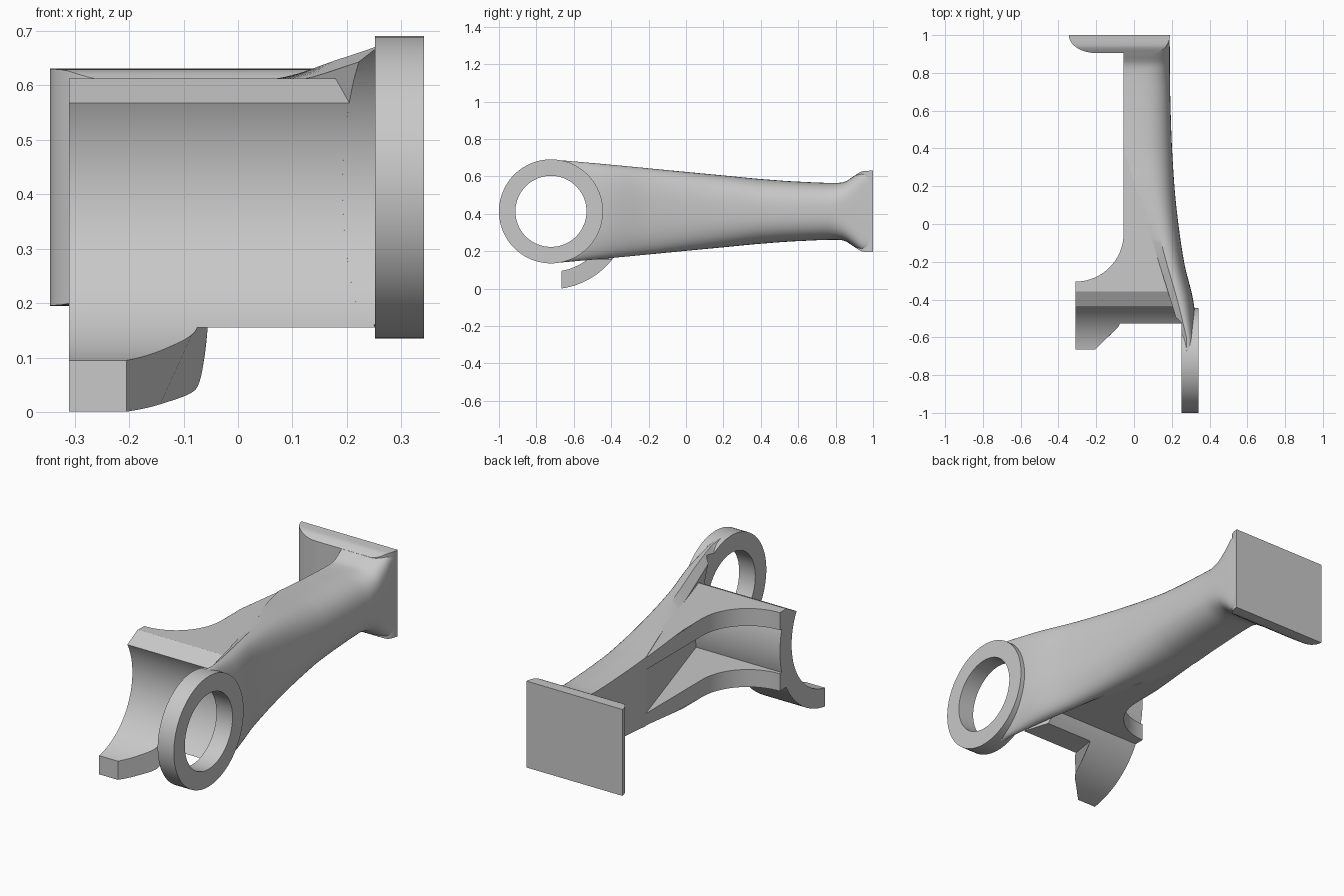
import bpy, bmesh, math
from mathutils import Matrix

if "Cube" in bpy.data.objects:
    bpy.data.objects.remove(bpy.data.objects["Cube"])

SHADE = (0.58, 0.58, 0.58, 1)
grey = bpy.data.materials.new("plain grey")
grey.use_nodes = True
grey.diffuse_color = SHADE
grey.node_tree.nodes["Principled BSDF"].inputs["Base Color"].default_value = SHADE

AXIS_Y, AXIS_Z = -0.722, 0.413      # shared axis of ring and cradle
CRADLE_IN, CRADLE_OUT = 0.323, 0.416


def finish(name, bm):
    bmesh.ops.recalc_face_normals(bm, faces=bm.faces)
    mesh = bpy.data.meshes.new(name)
    bm.to_mesh(mesh)
    bm.free()
    mesh.materials.append(grey)
    obj = bpy.data.objects.new(name, mesh)
    bpy.context.collection.objects.link(obj)
    return obj


def loft(name, sections):
    """Skin closed loops of equal length and cap both ends."""
    bm = bmesh.new()
    loops = [[bm.verts.new(p) for p in s] for s in sections]
    n = len(loops[0])
    for a, b in zip(loops, loops[1:]):
        for i in range(n):
            j = (i + 1) % n
            bm.faces.new((a[i], a[j], b[j], b[i]))
    bm.faces.new(loops[0])
    bm.faces.new(loops[-1])
    return finish(name, bm)


def cylinder_x(name, radius, x0, x1):
    bm = bmesh.new()
    place = Matrix.Translation(((x0 + x1) / 2, AXIS_Y, AXIS_Z)) @ Matrix.Rotation(math.pi / 2, 4, 'Y')
    bmesh.ops.create_cone(bm, cap_ends=True, segments=96, radius1=radius, radius2=radius,
                          depth=x1 - x0, matrix=place)
    return finish(name, bm)


def cut(obj, cutter):
    cutter.hide_render = True
    mod = obj.modifiers.new("cut", 'BOOLEAN')
    mod.operation = 'DIFFERENCE'
    mod.solver = 'EXACT'
    mod.object = cutter
    bpy.context.view_layer.objects.active = obj
    bpy.ops.object.modifier_apply(modifier=mod.name)
    bpy.data.objects.remove(cutter)


def tangent(a, b):
    return 2 * a * b / (a + b) if a * b > 0 else 0


def curve(table, y):
    """Smooth interpolation without overshoot through a few (y, value) points."""
    y = min(max(y, table[0][0]), table[-1][0])
    slopes = [(q[1] - p[1]) / (q[0] - p[0]) for p, q in zip(table, table[1:])]
    k = max(i for i in range(len(slopes)) if table[i][0] <= y)
    m0 = tangent(slopes[k - 1], slopes[k]) if k else slopes[k]
    m1 = tangent(slopes[k], slopes[k + 1]) if k + 1 < len(slopes) else slopes[k]
    h = table[k + 1][0] - table[k][0]
    t = (y - table[k][0]) / h
    return ((2*t**3 - 3*t**2 + 1) * table[k][1] + (t**3 - 2*t**2 + t) * h * m0
            + (3*t**2 - 2*t**3) * table[k + 1][1] + (t**3 - t**2) * h * m1)


def wall(y):
    """Flat inner side of the arm, slanting toward the ring."""
    if y > 0.4:
        return -0.055
    if y > -0.36:
        return -0.055 + (0.4 - y) / 0.76 * 0.235
    return min(0.255, 0.18 + (-0.36 - y) * 0.31)


OUTER = [(-0.7, 0.338), (-0.44, 0.319), (-0.2, 0.265), (0, 0.235), (0.2, 0.214), (0.5, 0.197), (0.8, 0.19), (1, 0.189)]
HALF = [(-0.7, 0.276), (-0.44, 0.253), (0, 0.211), (0.2, 0.192), (0.4, 0.173), (0.6, 0.159), (0.8, 0.152),
        (0.84, 0.155), (0.9, 0.19), (0.95, 0.215), (1, 0.217)]
POWER = [(-0.7, 2.6), (0.75, 2.6), (0.9, 5), (0.96, 9), (1, 10)]
DROP = [(-0.7, 0.025), (-0.25, 0.03), (0.25, 0), (1, 0)]

# Arm: D-shaped sections with eased inner corners, swept from the ring to the flange
sections = []
for k in range(86):
    y = -0.7 + 0.02 * k
    left, drop = wall(y), curve(DROP, y)
    half, e = curve(HALF, y), 2 / curve(POWER, y)
    crest = left + 0.3 * (curve(OUTER, y) - left)
    width = curve(OUTER, y) - crest
    loop = [(left, y, AXIS_Z - half + drop), (crest, y, AXIS_Z - half)]
    for i in range(1, 32):
        a = -math.pi / 2 + math.pi * i / 32
        s = math.sin(a)
        loop.append((crest + width * math.cos(a) ** e, y,
                     AXIS_Z + half * math.copysign(abs(s) ** e, s)))
    loop += [(crest, y, AXIS_Z + half), (left, y, AXIS_Z + half - drop)]
    sections.append(loop)
arm = loft("arm", sections)
cut(arm, cylinder_x("cradle_clearance", CRADLE_IN, -0.6, 0.252))
cut(arm, cylinder_x("bore_cutter", 0.19, 0.2, 0.5))

# Ring
ring = cylinder_x("ring", 0.278, 0.252, 0.342)
cut(ring, cylinder_x("hole_cutter", 0.19, 0.2, 0.4))

# Flange plate with rounded edges
plate = []
for k in range(13):
    t = math.pi / 2 * k / 12
    y = 1 - 0.095 * math.sin(t)
    half = curve(HALF, y) * 1.004
    x0 = -0.345 + 0.145 * (1 - math.cos(t))
    x1 = 0.19 - 0.09 * (1 - math.cos(t))
    plate.append([(x, y, AXIS_Z + s * half)
                  for x, s in ((x0, -1), (x1, -1), (x1, 1), (x0, 1))])
loft("flange", plate)


# Cradle: arc band about the shared axis
def arc(r, a0, a1, n=40):
    angles = [a0 + (a1 - a0) * i / n for i in range(n + 1)]
    return [(AXIS_Y + r * math.cos(a), AXIS_Z + r * math.sin(a)) for a in angles]


def prism_x(name, profile, x0, right):
    return loft(name, [[(x0, y, z) for y, z in profile], [(right(y), y, z) for y, z in profile]])


def angle_at_z(r, z):
    return math.asin((z - AXIS_Z) / r)


def angle_at_y(r, y):
    return -math.acos((y - AXIS_Y) / r)


top = math.radians(28.7)
split = 0.155
prism_x("cradle",
        arc(CRADLE_IN, angle_at_z(CRADLE_IN, split), top)
        + arc(CRADLE_OUT, top, angle_at_z(CRADLE_OUT, split)),
        -0.31, lambda y: wall(y) + 0.02)

# Lower lip with a slanted end that curves back into the cradle
LIP_END = [(-0.665, -0.205), (-0.597, -0.137), (-0.53, -0.076), (-0.45, -0.062), (-0.39, -0.055)]
lip_y = LIP_END[0][0]
prism_x("cradle_lip",
        arc(CRADLE_IN, angle_at_y(CRADLE_IN, lip_y), angle_at_z(CRADLE_IN, split))
        + arc(CRADLE_OUT, angle_at_z(CRADLE_OUT, split), angle_at_y(CRADLE_OUT, lip_y)),
        -0.31, lambda y: curve(LIP_END, y))

# Two curved ribs joining the cradle to the arm, thinning with it
plan = [(-0.31 + 0.255 * math.sin(t), -0.05 - 0.255 * math.cos(t))
        for t in [math.pi / 2 * i / 20 for i in range(21)]]
plan += [(-0.055, y) for y in (0.1, 0.2, 0.3, 0.4)]
plan += [(wall(y) + 0.015, y) for y in (0.4, 0.3, 0.2, 0.1, 0, -0.36)]
plan += [(-0.31, -0.36)]
for name, side in (("upper_rib", 1), ("lower_rib", -1)):
    outer = [(x, y, AXIS_Z + side * min(0.198, curve(HALF, y) - 0.003)) for x, y in plan]
    loft(name, [[(x, y, AXIS_Z + side * 0.11) for x, y in plan], outer])

# Smooth shading with sharp edges kept
bpy.ops.object.select_all(action='DESELECT')
for obj in bpy.context.collection.objects:
    if obj.type == 'MESH':
        obj.select_set(True)
        bpy.context.view_layer.objects.active = obj
bpy.ops.object.shade_smooth_by_angle(angle=math.radians(30))
